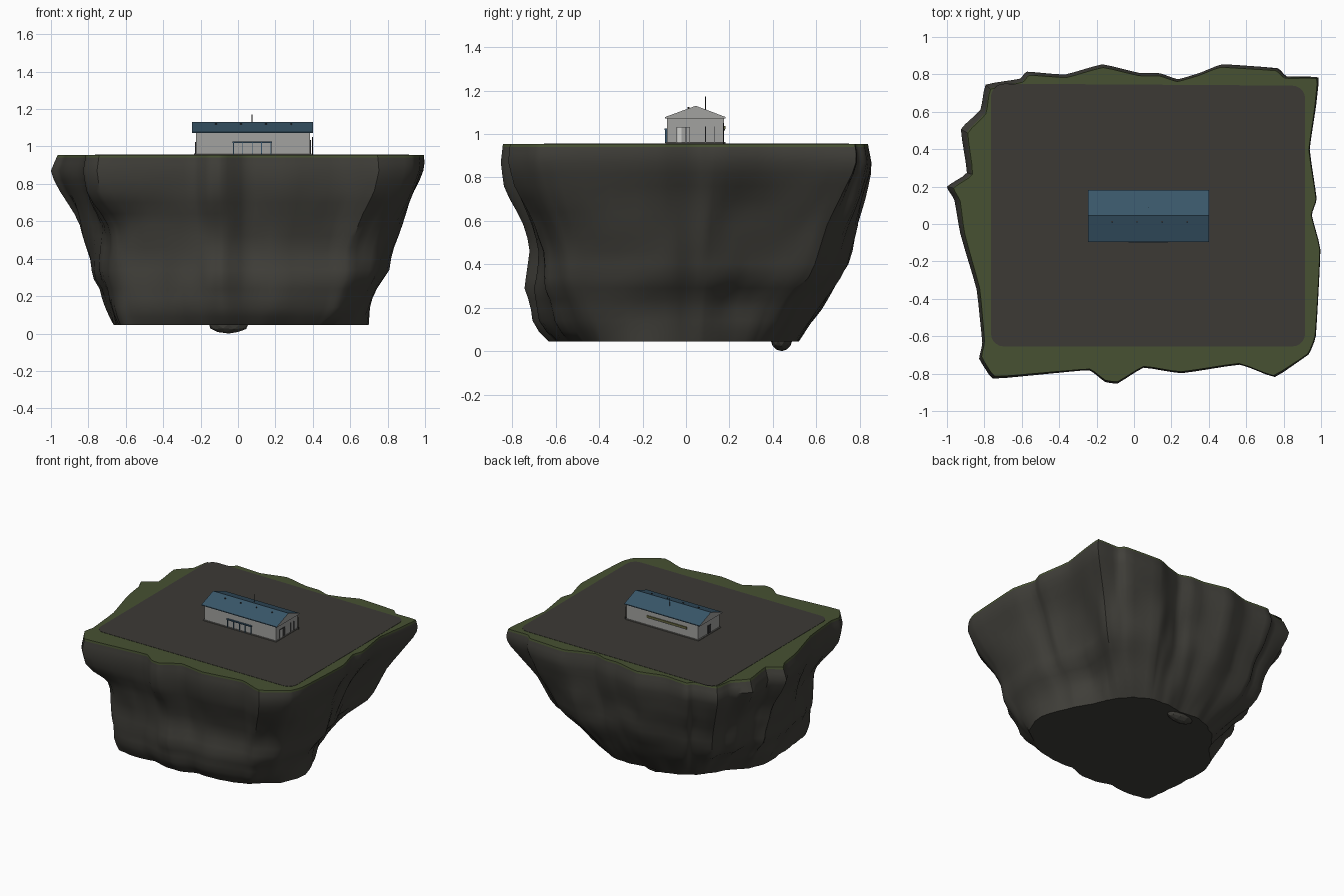
import bpy, bmesh, math
from mathutils import Vector, noise

if "Cube" in bpy.data.objects:
    bpy.data.objects.remove(bpy.data.objects["Cube"])

def mat(name, r, g, b):
    m = bpy.data.materials.new(name)
    m.diffuse_color = (r, g, b, 1)
    m.use_nodes = True
    m.node_tree.nodes["Principled BSDF"].inputs["Base Color"].default_value = m.diffuse_color
    return m

ROCK = mat("dark rock", .052, .050, .042)
GRASS = mat("grass green", .063, .083, .032)
ASPHALT = mat("asphalt", .045, .042, .036)
WALL = mat("wall grey", .36, .36, .35)
ROOF = mat("roof blue", .041, .094, .143)
TRIM = mat("trim blue", .035, .085, .14)
DARK = mat("dark metal", .03, .03, .032)
OLIVE = mat("olive", .13, .13, .05)
WHITE = mat("door white", .62, .62, .60)
CONCRETE = mat("plinth concrete", .13, .125, .115)

def add(name, bm, *mats):
    bmesh.ops.recalc_face_normals(bm, faces=bm.faces)
    me = bpy.data.meshes.new(name)
    bm.to_mesh(me)
    bm.free()
    ob = bpy.data.objects.new(name, me)
    bpy.context.collection.objects.link(ob)
    for m in mats:
        me.materials.append(m)
    return ob

def smooth(ob, angle):
    bpy.ops.object.select_all(action='DESELECT')
    ob.select_set(True)
    bpy.context.view_layer.objects.active = ob
    bpy.ops.object.shade_smooth_by_angle(angle=math.radians(angle))

def box(name, x0, x1, y0, y1, z0, z1, m):
    bm = bmesh.new()
    bmesh.ops.create_cube(bm, size=1)
    for v in bm.verts:
        v.co = ((x0 + x1) / 2 + v.co.x * (x1 - x0), (y0 + y1) / 2 + v.co.y * (y1 - y0),
                (z0 + z1) / 2 + v.co.z * (z1 - z0))
    return add(name, bm, m)

def rod(name, x, y, z0, z1, r, m):
    bm = bmesh.new()
    bmesh.ops.create_cone(bm, cap_ends=True, segments=8, radius1=r, radius2=r, depth=z1 - z0)
    bmesh.ops.translate(bm, verts=bm.verts, vec=(x, y, (z0 + z1) / 2))
    return add(name, bm, m)

def lerp_table(table, t):
    for (a, va), (b, vb) in zip(table, table[1:]):
        if t <= b:
            return va + (vb - va) * max(0, t - a) / (b - a)
    return table[-1][1]

# Rock: widest outline lofted down to a smaller irregular foot
OUTLINE = [(-.80, .75), (-.61, .78), (-.58, .82), (-.37, .80), (-.17, .86), (.03, .81),
           (.14, .81), (.235, .775), (.35, .81), (.47, .86), (.78, .84), (.82, .795),
           (1, .795), (.98, .64), (.94, .40), (.98, .13), (.95, .05), (1, -.13),
           (.975, -.61), (.94, -.70), (.755, -.825), (.57, -.75), (.25, -.80), (.05, -.765),
           (-.09, -.855), (-.155, -.845), (-.235, -.78), (-.45, -.80), (-.76, -.83),
           (-.83, -.72), (-.81, -.64), (-.84, -.35), (-.93, -.05), (-.96, .13), (-1.005, .2),
           (-.89, .27), (-.93, .51), (-.82, .61)]
FOOT = [(.69, -.2), (.53, .17), (.41, .41), (.28, .50), (0, .50), (-.26, .48), (-.42, .35),
        (-.52, .2), (-.66, 0), (-.65, -.3), (-.61, -.58), (-.3, -.6), (.07, -.59), (.5, -.5), (.66, -.36)]
foot = sorted((math.atan2(y, x), math.hypot(x, y)) for x, y in FOOT)
foot = [(foot[-1][0] - math.tau, foot[-1][1])] + foot + [(foot[0][0] + math.tau, foot[0][1])]

# Height profile of each side: 0 = foot, 1 = widest outline
LEFT = [(.045, 0), (.18, .2), (.27, .32), (.3, .47), (.42, .49), (.56, .57), (.66, .71), (.8, .94), (.87, 1), (.955, .91)]
RIGHT = [(.045, .0), (.2, .1), (.27, .2), (.33, .36), (.45, .45), (.55, .55), (.72, .77), (.85, .97), (.92, 1), (.955, .985)]
FRONT = [(.045, 0), (.12, .33), (.3, .5), (.35, .44), (.45, .42), (.6, .6), (.75, .92), (.87, 1), (.955, .96)]
BACK = [(.045, 0), (.17, .29), (.3, .55), (.4, .69), (.55, .79), (.65, .86), (.85, 1), (.955, .94)]
CORNER = [(.045, .5), (.56, .5), (.72, 1), (.955, 1)]   # undercut of the front left corner
LEVELS = [.955, .94, .91, .87, .82, .76, .70, .64, .58, .52, .46, .40, .34, .29, .24, .19, .14, .09, .045]

ring = []
for i, p in enumerate(OUTLINE):
    q = OUTLINE[(i + 1) % len(OUTLINE)]
    ring += [Vector(p).lerp(Vector(q), k / 4) for k in range(4)]
ring = [ring[i] * .8 + (ring[i - 1] + ring[(i + 1) % len(ring)]) * .1 for i in range(len(ring))]

def rock_point(p, z):
    a = math.atan2(p.y, p.x)
    b = Vector((math.cos(a), math.sin(a))) * lerp_table(foot, a)
    wx, wy = p.x ** 4, (p.y * 1.15) ** 4
    fx = lerp_table(RIGHT if p.x > 0 else LEFT, z)
    fy = lerp_table(BACK if p.y > 0 else FRONT, z)
    f = (fx * wx + fy * wy) / (wx + wy)
    near = max(0, 1 - (p - Vector((-.81, -.79))).length / .55)
    f *= 1 + near * (lerp_table(CORNER, z) - 1)
    c = b.lerp(p, f)
    lump = noise.noise(Vector((c.x * 4, c.y * 4, z * 5))) * .03
    lump += noise.noise(Vector((p.x * 9, p.y * 9, z * 4 + 7))) * .022
    fade = min(1, max(0, .88 - z) * 3)
    return (*(c * (1 + lump * fade)), z)

bm = bmesh.new()
rows = [[bm.verts.new(rock_point(p, z)) for p in ring] for z in LEVELS]
n = len(ring)
for up, low in zip(rows, rows[1:]):
    for i in range(n):
        bm.faces.new((up[i], up[(i + 1) % n], low[(i + 1) % n], low[i]))
bm.faces.new(rows[0])
bm.faces.new(rows[-1])
for f in bm.faces:   # grass cap over the rim
    f.material_index = int(f.calc_center_median().z > .935)
smooth(add("rock_island", bm, ROCK, GRASS), 40)

# Small rock nub under the back edge
bm = bmesh.new()
bmesh.ops.create_icosphere(bm, subdivisions=2, radius=1)
for v in bm.verts:
    v.co = (-.05 + v.co.x * .11, .44 + v.co.y * .05, .05 + v.co.z * .05)
add("underside_nub", bm, ROCK)

# Asphalt yard: rounded rectangle plate
bm = bmesh.new()
loop = []
for cx, cy, a0 in ((.845, .67, 0), (-.695, .68, 90), (-.695, -.585, 180), (.845, -.585, 270)):
    for k in range(6):
        a = math.radians(a0 + k * 18)
        loop.append(bm.verts.new((cx + .07 * math.cos(a), cy + .07 * math.sin(a), .953)))
ext = bmesh.ops.extrude_face_region(bm, geom=[bm.faces.new(loop)])
bmesh.ops.translate(bm, verts=[g for g in ext["geom"] if isinstance(g, bmesh.types.BMVert)], vec=(0, 0, .004))
add("asphalt_yard", bm, ASPHALT)

# Building body and gable roof
box("plinth", -.235, .392, -.094, .182, .955, .963, CONCRETE)
box("walls", -.225, .385, -.087, .175, .96, 1.078, WALL)
bm = bmesh.new()
ends = [[bm.verts.new((x, y, z)) for y, z in ((-.097, 1.072), (-.097, 1.078), (.045, 1.13), (.183, 1.078), (.183, 1.072))]
        for x in (-.245, .40)]
for i in range(5):
    j = (i + 1) % 5
    bm.faces.new((ends[0][i], ends[0][j], ends[1][j], ends[1][i]))
for e in ends:
    bm.faces.new(e)
bm.normal_update()
for f in bm.faces:
    f.material_index = int(abs(f.normal.x) > .9)
add("gable_roof", bm, ROOF, WALL)

# Roof vents and mast
for i, x in enumerate((-.117, .016, .15, .285)):
    rod(f"roof_vent_{i}", x, .012, 1.108, 1.124, .005, DARK)
rod("mast", .075, .09, 1.10, 1.172, .0015, DARK)

# Front glazed entrance with blue frame
box("entrance_canopy", -.03, .182, -.100, -.085, 1.019, 1.026, TRIM)
box("entrance_panel", -.024, .176, -.0885, -.086, .966, 1.018, WALL)
for i in range(5):
    x = -.024 + i * .05
    box(f"entrance_post_{i}", x - .002, x + .002, -.096, -.087, .958, 1.02, TRIM)

# Back window strip
box("back_window_strip", -.13, .21, .174, .181, 1.022, 1.036, OLIVE)
box("back_window_sill", -.13, .21, .174, .179, 1.016, 1.022, DARK)

# End doors, pipes and corner downpipe
for i, y in enumerate((-.042, 0, .018)):
    box(f"right_door_jamb_{i}", .384, .389, y - .0015, y + .0015, .962, 1.032, DARK)
box("right_door_lintel", .384, .389, -.043, .019, 1.029, 1.032, DARK)
box("right_door_leaf", .384, .388, -.040, -.02, .962, 1.029, WHITE)
for i, y in enumerate((.09, .13)):
    rod(f"right_pipe_{i}", .388, y, .958, 1.035, .002, DARK)
box("left_door", -.229, -.224, .02, .06, .962, 1.025, DARK)
rod("downpipe_back", .398, .172, .957, 1.05, .002, DARK)
